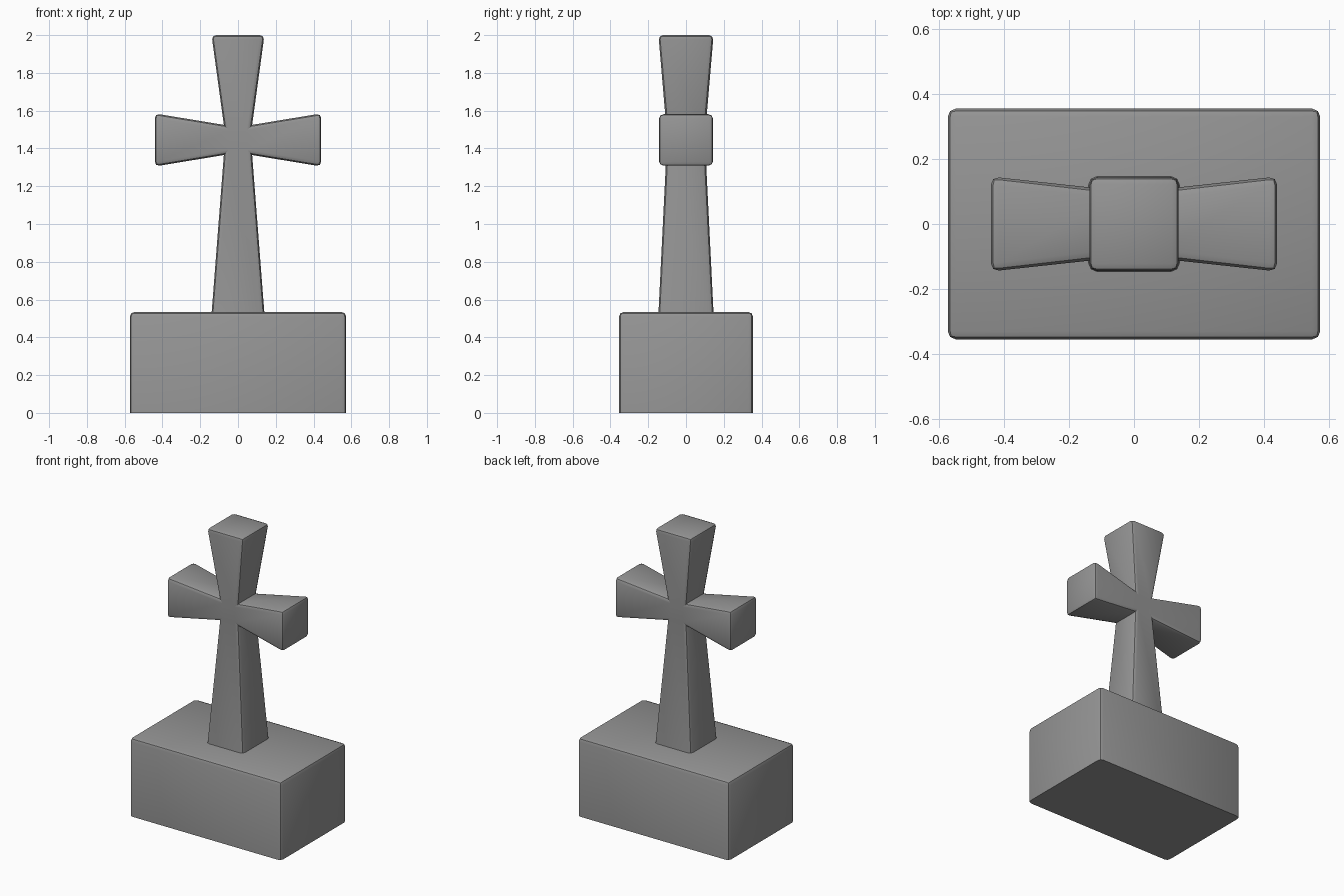
import bpy, bmesh
from mathutils import Vector

cube = bpy.data.objects.get("Cube")
if cube:
    bpy.data.objects.remove(cube, do_unlink=True)

stone = bpy.data.materials.new("grey stone")
stone.use_nodes = True
stone.diffuse_color = (0.3, 0.3, 0.3, 1)
bsdf = next(n for n in stone.node_tree.nodes if n.type == 'BSDF_PRINCIPLED')
bsdf.inputs["Base Color"].default_value = stone.diffuse_color


def box(bm, centre, half):
    """Add a box given its centre and half sizes."""
    verts = bmesh.ops.create_cube(bm, size=2)["verts"]
    for v in verts:
        v.co = Vector(centre) + Vector([c * h for c, h in zip(v.co, half)])


def finish(name, bm, edges, width):
    """Round the chosen edges and make a smooth-shaded object."""
    bmesh.ops.bevel(bm, geom=edges, offset=width, segments=2, profile=0.5,
                    affect='EDGES', clamp_overlap=True)
    bmesh.ops.recalc_face_normals(bm, faces=bm.faces)
    mesh = bpy.data.meshes.new(name)
    bm.to_mesh(mesh)
    bm.free()
    mesh.materials.append(stone)
    obj = bpy.data.objects.new(name, mesh)
    bpy.context.collection.objects.link(obj)
    bpy.ops.object.select_all(action='DESELECT')
    obj.select_set(True)
    bpy.context.view_layer.objects.active = obj
    bpy.ops.object.shade_smooth_by_angle(angle=0.7)


# Plinth, rounded everywhere but at the ground
bm = bmesh.new()
box(bm, (0, 0, 0.267), (0.573, 0.355, 0.267))
finish("plinth", bm,
       [e for e in bm.edges if max(v.co.z for v in e.verts) > 0.1], 0.025)

# Cross: a central block with four limbs that flare towards their ends
bm = bmesh.new()
hub = Vector((0, 0, 1.445))
box(bm, hub, (0.075, 0.103, 0.08))
inner_edges = set(bm.edges)
limbs = [((1, 0, 0), 0.44), ((-1, 0, 0), 0.44),
         ((0, 0, 1), 2.0 - hub.z), ((0, 0, -1), hub.z - 0.525)]
faces = list(bm.faces)
bm.normal_update()
for direction, reach in limbs:
    d = Vector(direction)
    face = max(faces, key=lambda f: f.normal.dot(d))
    end = bmesh.ops.extrude_discrete_faces(bm, faces=[face])["faces"][0]
    faces.remove(face) if face in faces else None
    for v in end.verts:
        p = v.co - hub
        side = 0.14 * (1 if (p.z if d.x else p.x) > 0 else -1)
        depth = 0.146 * (1 if p.y > 0 else -1)
        v.co = hub + d * reach + Vector((0 if d.x else side, depth,
                                         side if d.x else 0))
finish("cross", bm, [e for e in bm.edges if e not in inner_edges
                     and max(v.co.z for v in e.verts) > 0.6], 0.024)
